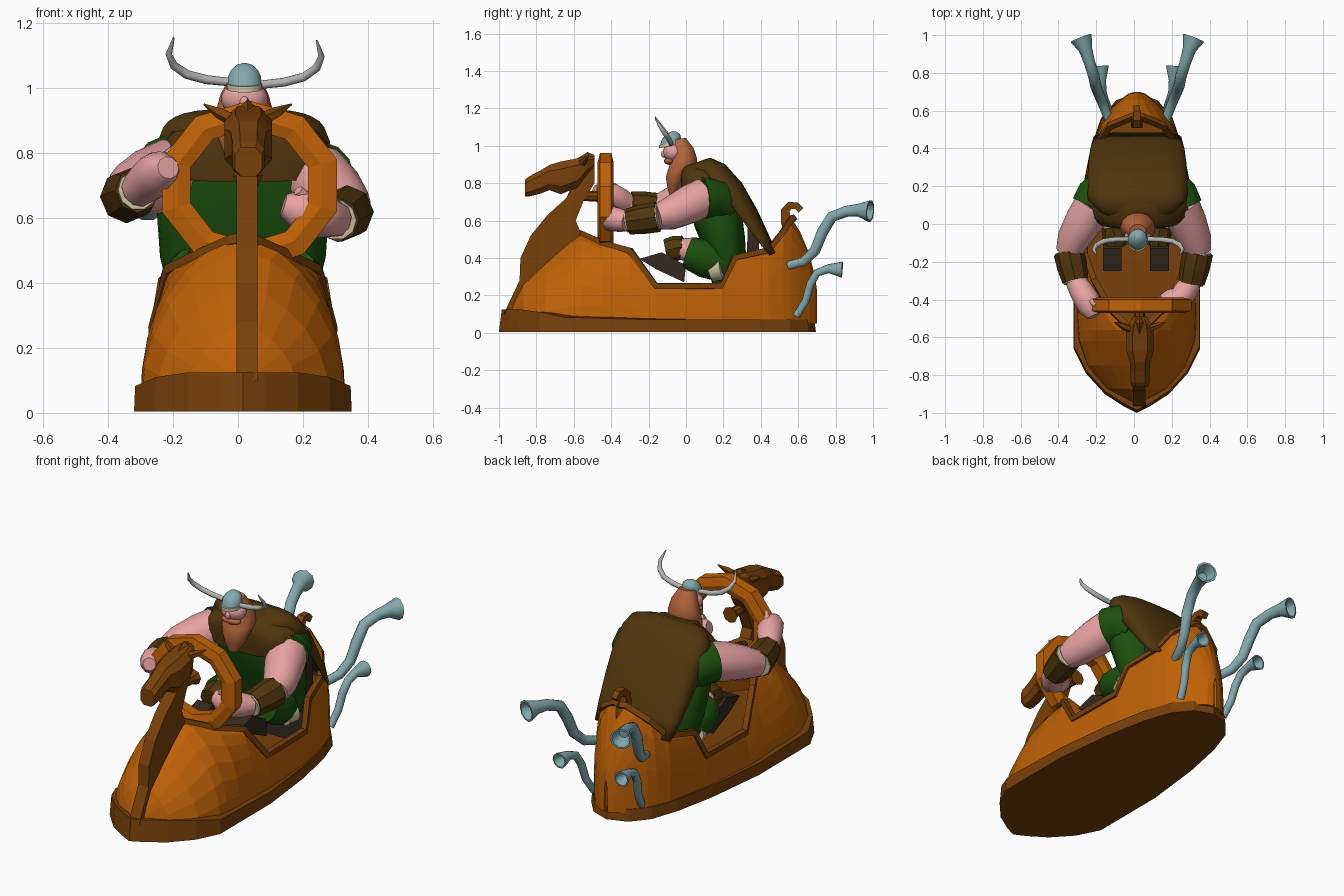
import bpy, bmesh, math
from mathutils import Vector

if "Cube" in bpy.data.objects:
    bpy.data.objects.remove(bpy.data.objects["Cube"])

CX = 0.015  # centre line of the vehicle

def material(name, rgb):
    m = bpy.data.materials.new(name)
    m.diffuse_color = (*rgb, 1)
    m.use_nodes = True
    m.node_tree.nodes["Principled BSDF"].inputs["Base Color"].default_value = m.diffuse_color
    return m

ORANGE = material("orange wood", (.52, .120, .002))
BROWN = material("dark wood", (.19, .052, .003))
HIDE = material("brown hide", (.080, .036, .004))
BOOT = material("dark leather", (.035, .022, .015))
SKIN = material("skin", (.80, .36, .36))
GREEN = material("green cloth", (.011, .078, .004))
HAIR = material("red hair", (.46, .13, .045))
STEEL = material("blue steel", (.23, .40, .43))
HORN = material("grey horn", (.45, .45, .44))
CREAM = material("cream fur", (.62, .54, .36))

def loft(name, rings, mat, smooth=False, closed=True, loop=False, caps=True):
    """Skin a list of equal-length rings of points."""
    bm = bmesh.new()
    vs = [[bm.verts.new(p) for p in r] for r in rings]
    n, k = len(vs[0]), len(vs)
    for i in range(k if loop else k - 1):
        for j in range(n if closed else n - 1):
            a, b = vs[i], vs[(i + 1) % k]
            bm.faces.new((a[j], a[(j + 1) % n], b[(j + 1) % n], b[j]))
    if caps and closed and not loop:
        bm.faces.new(vs[0])
        bm.faces.new(vs[-1])
    bmesh.ops.remove_doubles(bm, verts=bm.verts, dist=1e-5)
    bmesh.ops.recalc_face_normals(bm, faces=bm.faces)
    me = bpy.data.meshes.new(name)
    bm.to_mesh(me)
    bm.free()
    me.materials.append(mat)
    ob = bpy.data.objects.new(name, me)
    bpy.context.collection.objects.link(ob)
    if smooth:
        bpy.ops.object.select_all(action='DESELECT')
        ob.select_set(True)
        bpy.context.view_layer.objects.active = ob
        bpy.ops.object.shade_smooth_by_angle(angle=math.radians(50))
    return ob

def tube(name, pts, radii, mat, n=12, smooth=True, mouth=False, spin=0.0):
    """Round or square bar of varying radius along a path."""
    pts = [Vector(p) for p in pts]
    rings, u = [], Vector((1, .01, .02))
    for i, p in enumerate(pts):
        t = (pts[min(i + 1, len(pts) - 1)] - pts[max(i - 1, 0)]).normalized()
        u = u - t * u.dot(t)
        if u.length < .05:
            u = t.orthogonal()
        u.normalize()
        v = t.cross(u)
        ring = lambda c, r: [c + (u * math.cos(a) + v * math.sin(a)) * r
                             for a in (spin + 2 * math.pi * j / n for j in range(n))]
        rings.append(ring(p, radii[i]))
    if mouth:
        rings += [ring(p, radii[-1] * .82), ring(p - t * .06, radii[-1] * .4)]
    return loft(name, rings, mat, smooth)

def oval(cx, cy, cz, rx, ry, tilt=0.0, n=20, power=2.0, spin=0.0):
    """Superellipse ring in a plane tilted about x."""
    out = []
    for j in range(n):
        a = spin + 2 * math.pi * j / n
        c, s = math.cos(a), math.sin(a)
        x = rx * math.copysign(abs(c) ** (2 / power), c)
        y = ry * math.copysign(abs(s) ** (2 / power), s)
        out.append((cx + x, cy + y * math.cos(tilt), cz + y * math.sin(tilt)))
    return out

def ball(name, c, r, mat):
    rings = [oval(c[0], c[1], c[2] - r[2] * math.cos(a), r[0] * math.sin(a), r[1] * math.sin(a), n=16)
             for a in (math.pi * (i + .1) / 9.2 for i in range(10))]
    return loft(name, rings, mat, True)

def plate(name, outline, x0, x1, mat):
    """Side-view outline (y, z) extruded across x."""
    return loft(name, [[(x, y, z) for y, z in outline] for x in (x0, x1)], mat)

def mirror(ob):
    m = ob.modifiers.new("mirror", 'MIRROR')
    m.use_clip = True
    ob.location.x = CX

# ---- base rim: pointed at the front, rounded at the back
half = [(0, -1), (.07, -.965), (.17, -.9), (.27, -.79), (.335, -.66), (.335, -.2),
        (.295, .15), (.245, .4), (.19, .56), (.11, .655), (0, .695)]
full = half + [(-x, y) for x, y in half[-2:0:-1]]
top_z = lambda y: .07 + .055 * min(1, max(0, (-.6 - y) / .26))
loft("base_rim", [[(CX + x, y, .005) for x, y in full],
                  [(CX + x * .99, y * .985, top_z(y)) for x, y in full]], BROWN)

# ---- hull: y, base half width, edge half width, edge height
stations = [(-.955, .02, 0, .13), (-.87, .17, 0, .27), (-.75, .265, 0, .385), (-.62, .31, 0, .50),
            (-.56, .315, .03, .53), (-.45, .315, .14, .48), (-.30, .315, .225, .44), (-.16, .31, .275, .25),
            (.19, .275, .27, .25), (.26, .26, .245, .40), (.44, .225, .20, .44), (.52, .195, .14, .54),
            (.565, .17, .03, .61), (.61, .135, 0, .54), (.66, .085, 0, .42), (.69, .045, 0, .30), (.70, .01, 0, .23)]
rows = []
for y, w0, w1, z1 in stations:
    p, q = (3.2, .6) if y > .1 else (1.3, .9) if w1 > .2 else (2, .65)
    rows.append([(w1 + (w0 - w1) * (1 - t ** p) ** q, y, .05 + (z1 - .05) * t)
                 for t in (0, .2, .42, .62, .8, .93, 1)])
hull = loft("hull", rows, ORANGE, closed=False)
mirror(hull)
sol = hull.modifiers.new("thickness", 'SOLIDIFY')
sol.thickness, sol.offset = .012, -1

# trim around the cockpit opening
edge = [(0, -.575, .535)] + [(w1, y, z1) for y, w0, w1, z1 in stations[4:13]] + [(0, .575, .61)]
mirror(tube("cockpit_trim", edge, [.022] * len(edge), BROWN, 4, False, spin=math.pi / 4))

# ---- carved animal figurehead
neck = [(-.975, .1), (-.89, .28), (-.885, .40), (-.83, .52), (-.74, .63), (-.64, .72), (-.56, .90),
        (-.49, .90), (-.49, .80), (-.55, .70), (-.59, .6), (-.56, .53), (-.6, .45), (-.85, .12)]
plate("figurehead_neck", neck, -.005, .06, BROWN)
head = [(-.862, .772, .042, .045), (-.84, .782, .05, .054), (-.78, .805, .05, .062), (-.73, .83, .055, .068),
        (-.67, .828, .074, .088), (-.58, .855, .074, .078), (-.53, .895, .06, .05), (-.49, .915, .035, .03)]
loft("figurehead_head", [oval(.032, y, z, w * 1.05, h * 1.05, math.pi / 2, 8, 2.8, math.pi / 8) for y, z, w, h in head], BROWN)
for s in (-1, 1):
    tube("figurehead_ear", [(.03 + s * .04, -.56, .90), (.03 + s * .09, -.54, .925), (.03 + s * .135, -.52, .95)],
         [.022, .018, .003], BROWN, 5, False)
tube("figurehead_mane", [(.03, -.58, .91), (.03, -.52, .945), (.03, -.49, .94)], [.02, .022, .01], BROWN, 4, False)

# ---- ten-sided steering wheel and hub
prof = [(.275, -.03), (.225, -.042), (.185, -.03), (.185, .03), (.225, .042), (.275, .03)]
loft("steering_wheel", [[(.035 + r * 1.03 * math.cos(a), -.43 + y, .70 + r * .95 * math.sin(a)) for r, y in prof]
     for a in (math.pi / 2 + i * math.pi / 5 for i in range(10))], ORANGE, loop=True)
tube("wheel_hub", [(.03, -.56, .73), (.03, -.46, .73), (.03, -.44, .73)], [.025, .03, .045], BROWN, 8, False)

# ---- stern curl
curl = [(.56, .52), (.535, .60), (.53, .655), (.555, .68), (.59, .68), (.615, .655)]
tube("stern_curl", [(CX, y, z) for y, z in curl], [.045, .04, .033, .028, .026, .024], BROWN, 4, False, spin=math.pi / 4)

# ---- four horn-shaped exhaust pipes
for s in (-1, 1):
    up = [(.15, .55, .36), (.18, .63, .38), (.205, .69, .44), (.22, .73, .54), (.23, .78, .62),
          (.255, .86, .65), (.275, .925, .655), (.298, .985, .65)]
    low = [(.15, .59, .09), (.165, .64, .17), (.175, .665, .26), (.185, .70, .32), (.19, .76, .342), (.195, .835, .338)]
    tube("upper_pipe", [(.018 + s * x, y, z) for x, y, z in up],
         [.024, .026, .028, .03, .03, .03, .036, .06], STEEL, 10, mouth=True)
    tube("lower_pipe", [(.018 + s * x, y, z) for x, y, z in low],
         [.02, .021, .022, .022, .024, .044], STEEL, 10, mouth=True)

# ---- seat back
plate("seat_back", [(.32, .1), (.39, .1), (.39, .60), (.33, .62)], -.17, .20, BOOT)

# ---- rider body, leaning forward
body = [(.22, .26, .18, .08, 0), (.225, .34, .22, .10, .1), (.205, .48, .255, .115, .3), (.17, .62, .265, .135, .4),
        (.12, .75, .25, .12, .4), (.085, .84, .18, .09, .3), (.04, .88, .08, .06, .3)]
loft("tunic", [oval(CX, y, z, rx, ry, t, 20, 2.5) for y, z, rx, ry, t in body], GREEN, True)
yoke = [(.085, .75, .235, .115, .35), (.085, .81, .265, .12, .35), (.075, .86, .225, .11, .35), (.04, .905, .10, .075, .35)]
loft("hide_collar", [oval(.022, y, z, rx, ry, t, 20, 2.8) for y, z, rx, ry, t in yoke], HIDE, True)

# cape: arched sections hanging from the shoulders down the back
path = [(.01, .865, .15, .04), (.06, .912, .225, .10), (.13, .936, .26, .13), (.21, .90, .268, .13),
        (.30, .80, .268, .115), (.38, .66, .262, .10), (.44, .53, .252, .07), (.485, .43, .235, .04)]
arch = []
for i, (y, z, w, d) in enumerate(path):
    a, b = path[max(i - 1, 0)], path[min(i + 1, len(path) - 1)]
    t = Vector((0, b[0] - a[0], b[1] - a[1])).normalized()
    inward = Vector((0, t.z, -t.y))
    row = []
    for j in range(17):
        q = math.pi * j / 16
        c = math.cos(q)
        row.append(Vector((.018 + w * math.copysign(abs(c) ** .6, c), y, z)) + inward * d * (1 - max(0, math.sin(q)) ** .6))
    arch.append(row)
cape = loft("cape", arch, HIDE, True, closed=False)
cape.modifiers.new("thickness", 'SOLIDIFY').thickness = .012

# arms: shoulder, elbow, cuff start, cuff end, hand, finger end
arms = {1: [(.235, .12, .735), (.325, -.09, .635), (.338, -.15, .62), (.305, -.31, .595), (.24, -.40, .61), (.14, -.41, .64)],
        -1: [(-.20, .12, .745), (-.32, -.08, .69), (-.345, -.15, .665), (-.31, -.30, .685), (-.25, -.40, .735), (-.215, -.49, .755)]}
for s, p in arms.items():
    P = [Vector(q) for q in p]
    mid = P[0].lerp(P[1], .5)
    tube("sleeve", [P[0] + Vector((-s * .06, .09, -.06)), P[0] + Vector((-s * .01, .03, -.01)), P[0].lerp(P[1], .16)],
         [.10, .114, .116], GREEN, 14)
    tube("upper_arm", [P[0].lerp(P[1], .1), mid, P[1], P[2]], [.105, .104, .088, .07], SKIN, 14)
    tube("cuff_fur", [P[2].lerp(P[3], -.04), P[2].lerp(P[3], 1.05)], [.074, .062], CREAM, 10)
    tube("wrist_cuff", [P[2], P[2].lerp(P[3], .5), P[3]], [.082, .08, .07], HIDE, 8, False)
    tube("hand", [P[3], P[3].lerp(P[4], .5), P[4], P[4].lerp(P[5], .6), P[5]], [.055, .065, .07, .06, .035], SKIN, 10)
    tube("thumb", [P[4] + Vector((-s * .01, 0, .03)), P[4] + Vector((-s * .055, -.03, .075))], [.025, .017], SKIN, 8)

# legs
for s in (-1, 1):
    x = CX + s * .125
    tube("trouser_leg", [(x, .2, .37), (x + s * .03, .1, .40), (x + s * .02, .01, .43)], [.10, .105, .085], GREEN, 12)
    tube("knee", [(x, .03, .44), (x, -.03, .45)], [.07, .055], SKIN, 12)
    tube("shin_wrap", [(x, -.01, .46), (x - s * .01, -.06, .45), (x - s * .01, -.11, .44)], [.06, .068, .06], HIDE, 8, False)
    plate("boot", [(-.01, .27), (.0, .36), (-.13, .43), (-.25, .395), (-.16, .34)], x - .055, x + .045, BOOT)
    tube("trouser_fur", [(x + s * .04, .14, .34), (x + s * .06, .20, .35)], [.07, .07], CREAM, 10)

# ---- rider head
ball("face", (.02, -.068, .967), (.072, .055, .055), SKIN)
ball("nose", (.02, -.118, .955), (.015, .016, .02), SKIN)
hair = [(-.045, 1.035, .045, .045), (-.018, .98, .074, .06), (-.012, .92, .09, .074), (-.02, .88, .094, .08),
        (-.045, .84, .08, .065), (-.06, .79, .06, .042), (-.07, .74, .03, .02)]
loft("hair_and_beard", [oval(.02, y, z, rx, ry, .15, 14) for y, z, rx, ry in hair], HAIR, True)
ball("moustache", (.02, -.09, .918), (.06, .028, .02), HAIR)

# helmet with curved horns
cap = [(1.005, .053, .056), (1.035, .051, .054), (1.055, .042, .044), (1.07, .025, .025), (1.077, .004, .004)]
loft("helmet", [oval(.02, -.085 + (z - 1) * .15, z, rx, ry, .2, 16) for z, rx, ry in cap], STEEL, True)
loft("helmet_band", [oval(.02, -.085, z, .056, .06, .2, 16) for z in (.998, 1.016)], CREAM, True)
for s in (-1, 1):
    pts = [(.045, -.08, 1.018), (.12, -.082, 1.026), (.18, -.09, 1.042), (.22, -.11, 1.07), (.235, -.135, 1.105), (.22, -.165, 1.155)]
    tube("helmet_horn", [(.022 + s * x, y, z - (.008 if s > 0 else 0)) for x, y, z in pts],
         [.013, .014, .014, .013, .010, .003], HORN, 10)
